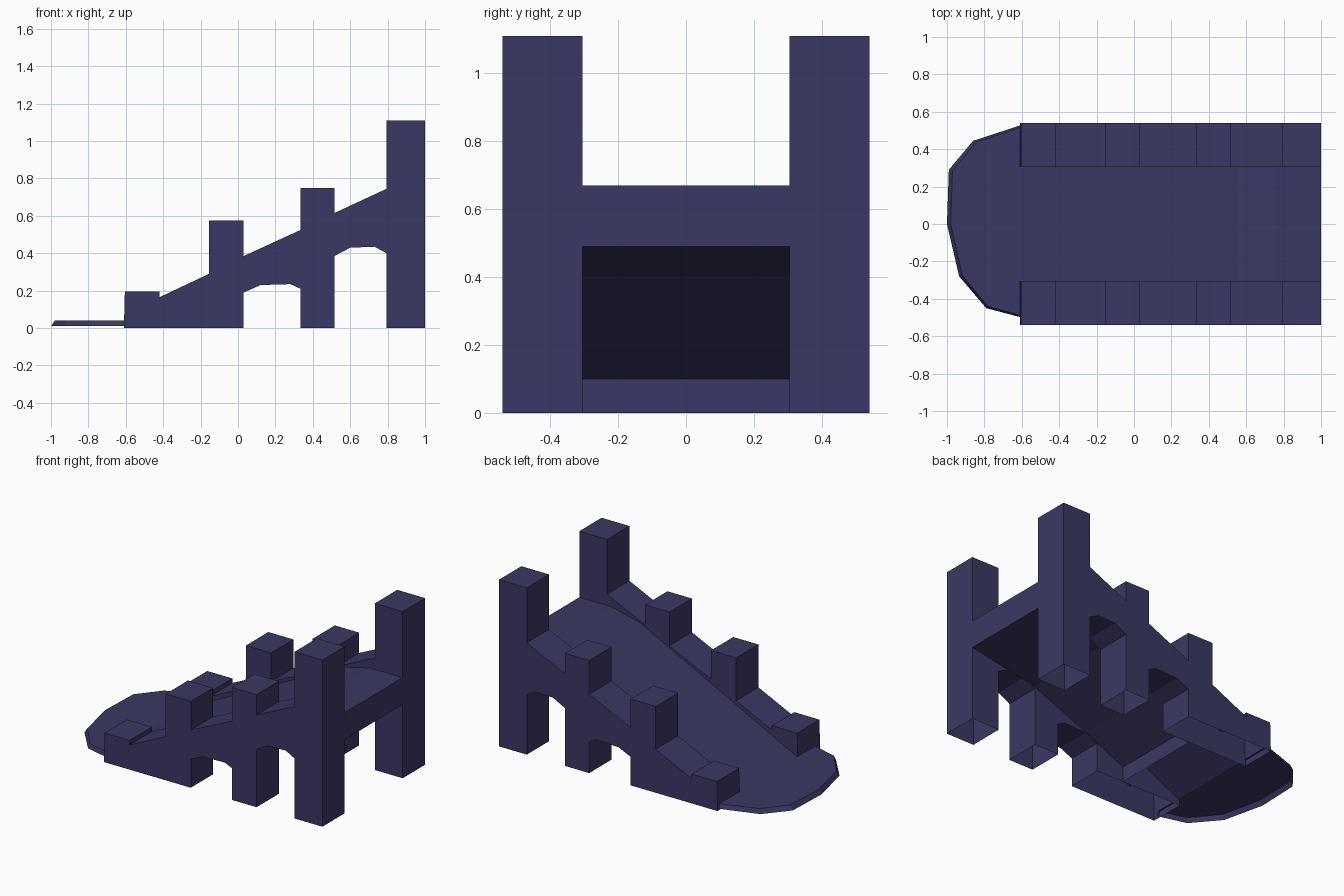
import bpy, bmesh
from mathutils import Vector

old = bpy.data.objects.get("Cube")
if old:
    bpy.data.objects.remove(old, do_unlink=True)

# Single dark indigo colour
COLOUR = (0.042, 0.039, 0.125, 1)
indigo = bpy.data.materials.new("dark_indigo")
indigo.use_nodes = True
indigo.diffuse_color = COLOUR
shader = next(n for n in indigo.node_tree.nodes if n.type == 'BSDF_PRINCIPLED')
shader.inputs["Base Color"].default_value = COLOUR


def finish(name, bm, is_open):
    """Orient the closed solid, remove its open faces and make the object."""
    bmesh.ops.recalc_face_normals(bm, faces=bm.faces)
    bm.normal_update()
    holes = [f for f in bm.faces if is_open(f)]
    bmesh.ops.delete(bm, geom=holes, context='FACES')
    mesh = bpy.data.meshes.new(name)
    bm.to_mesh(mesh)
    bm.free()
    mesh.materials.append(indigo)
    obj = bpy.data.objects.new(name, mesh)
    bpy.context.collection.objects.link(obj)
    return obj


def extrude(points, offset):
    """Sweep a flat outline along an offset into a solid."""
    bm = bmesh.new()
    face = bm.faces.new([bm.verts.new(p) for p in points])
    ext = bmesh.ops.extrude_face_region(bm, geom=[face], use_keep_orig=True)
    moved = [v for v in ext["geom"] if isinstance(v, bmesh.types.BMVert)]
    bmesh.ops.translate(bm, verts=moved, vec=Vector(offset))
    return bm


def at_ground(f):
    return f.normal.z < -0.9 and f.calc_center_median().z < 0.03


INNER, OUTER = 0.305, 0.54

# Side walls: four posts joined by a sloping rail with two arches
wall_profile = [
    (-0.61, 0), (0.03, 0), (0.03, 0.19), (0.12, 0.23), (0.28, 0.235),
    (0.335, 0.21), (0.335, 0), (0.515, 0), (0.515, 0.385), (0.6, 0.43),
    (0.73, 0.435), (0.795, 0.4), (0.795, 0), (1, 0), (1, 1.11),
    (0.795, 1.11), (0.795, 0.745), (0.515, 0.615), (0.515, 0.75),
    (0.335, 0.75), (0.335, 0.525), (0.03, 0.385), (0.03, 0.575),
    (-0.155, 0.575), (-0.155, 0.29), (-0.42, 0.165), (-0.42, 0.195),
    (-0.605, 0.195)]
bm = extrude([(x, INNER, z) for x, z in wall_profile], (0, OUTER - INNER, 0))
walls = finish("side_walls", bm, at_ground)
mirror = walls.modifiers.new("Mirror", 'MIRROR')
mirror.use_axis = (False, True, False)

# Sloping deck between the walls, hollow below its lower end
deck_profile = [
    (1, 0.67), (0.76, 0.67), (0.55, 0.62), (-0.6, 0.04), (-0.6, 0),
    (-0.17, 0), (-0.17, 0.1), (0.12, 0.235), (0.52, 0.4), (1, 0.49)]
bm = extrude([(x, -INNER, z) for x, z in deck_profile], (0, 2 * INNER, 0))
finish("ramp_deck", bm,
       lambda f: at_ground(f) or abs(f.normal.y) > 0.9 or f.normal.x < -0.99)

# Rounded landing at the foot of the ramp, with a slightly bevelled rim
landing_outline = [
    (-0.6, 0.53), (-0.86, 0.445), (-0.99, 0.29), (-1, 0),
    (-0.935, -0.28), (-0.79, -0.45), (-0.6, -0.5)]
bm = extrude([(x, y, 0.01) for x, y in landing_outline], (0, 0, 0.03))
for v in bm.verts:
    if v.co.z > 0.02:
        v.co.x = -0.6 + (v.co.x + 0.6) * 0.95
        v.co.y *= 0.98
finish("foot_landing", bm, lambda f: at_ground(f) or f.normal.x > 0.9)
